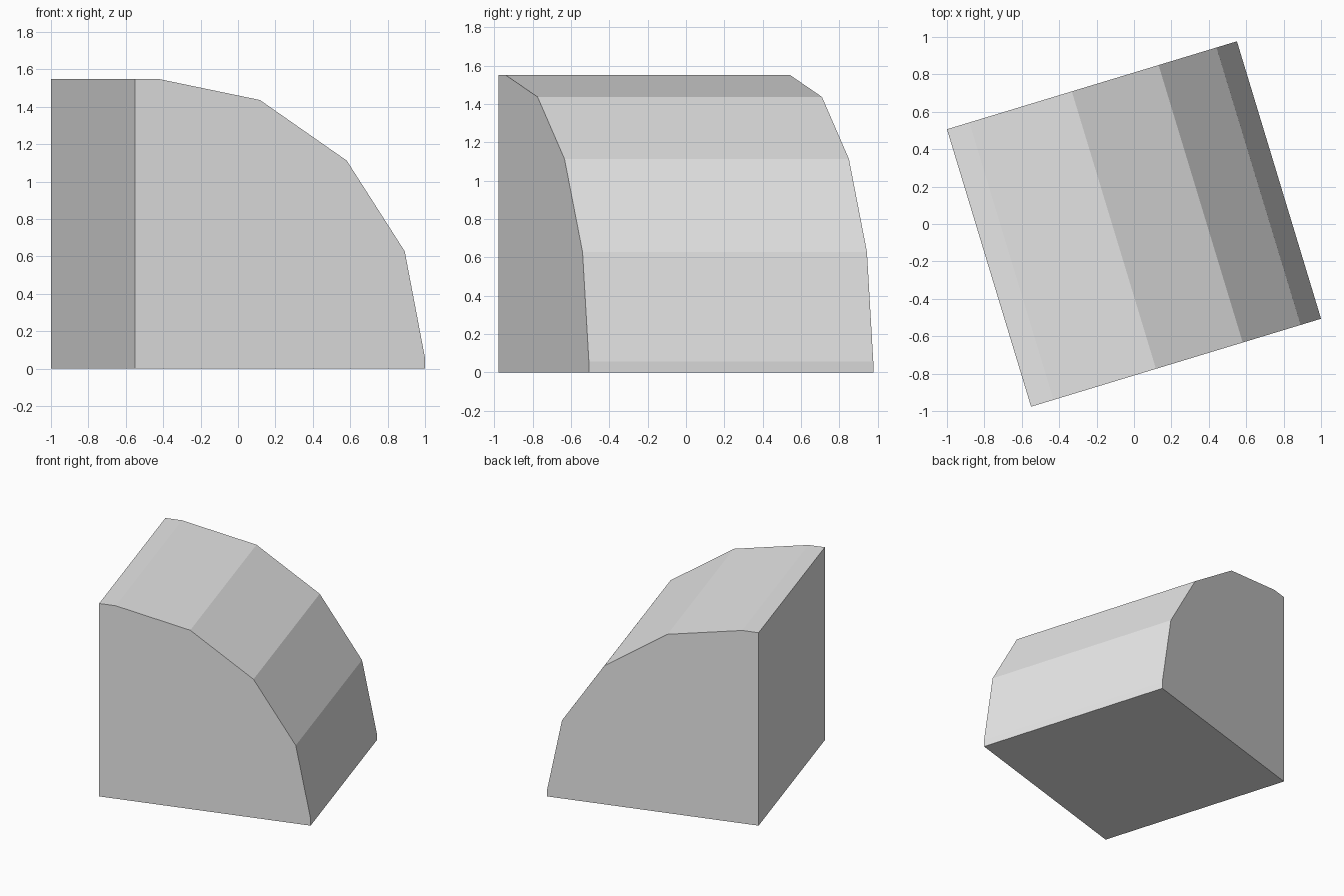
import bpy
import bmesh
from math import sin, cos, radians
from mathutils import Matrix, Vector

cube = bpy.data.objects.get("Cube")
if cube:
    bpy.data.objects.remove(cube, do_unlink=True)

# Plain grey material
grey = bpy.data.materials.new("light_grey")
grey.use_nodes = True
colour = (0.8, 0.8, 0.8, 1)
grey.diffuse_color = colour
grey.node_tree.nodes["Principled BSDF"].inputs["Base Color"].default_value = colour

WIDTH, DEPTH, HEIGHT = 1.62, 1.55, 1.55
RADIUS, SEGMENTS, TURN = 1.494, 4, 16.87

# Side profile: square corner with a faceted quarter round
cx, cz = WIDTH - RADIUS, HEIGHT - RADIUS
profile = [(0, 0), (WIDTH, 0)]
for i in range(SEGMENTS + 1):
    a = radians(90 * i / SEGMENTS)
    profile.append((cx + RADIUS * cos(a), cz + RADIUS * sin(a)))
profile.append((0, HEIGHT))

# Extrude the profile along its depth
bm = bmesh.new()
face = bm.faces.new([bm.verts.new((x - WIDTH / 2, -DEPTH / 2, z)) for x, z in profile])
extruded = bmesh.ops.extrude_face_region(bm, geom=[face])["geom"]
moved = [v for v in extruded if isinstance(v, bmesh.types.BMVert)]
bmesh.ops.translate(bm, verts=moved, vec=Vector((0, DEPTH, 0)))
if not face.is_valid or len(bm.faces) < len(profile) + 2:
    bmesh.ops.holes_fill(bm, edges=bm.edges[:], sides=0)

# Turn the block about the vertical axis
bmesh.ops.rotate(bm, verts=bm.verts[:], cent=(0, 0, 0),
                 matrix=Matrix.Rotation(radians(TURN), 3, "Z"))
bmesh.ops.recalc_face_normals(bm, faces=bm.faces[:])

mesh = bpy.data.meshes.new("quarter_round_block")
bm.to_mesh(mesh)
bm.free()
mesh.materials.append(grey)
block = bpy.data.objects.new("quarter_round_block", mesh)
bpy.context.collection.objects.link(block)
